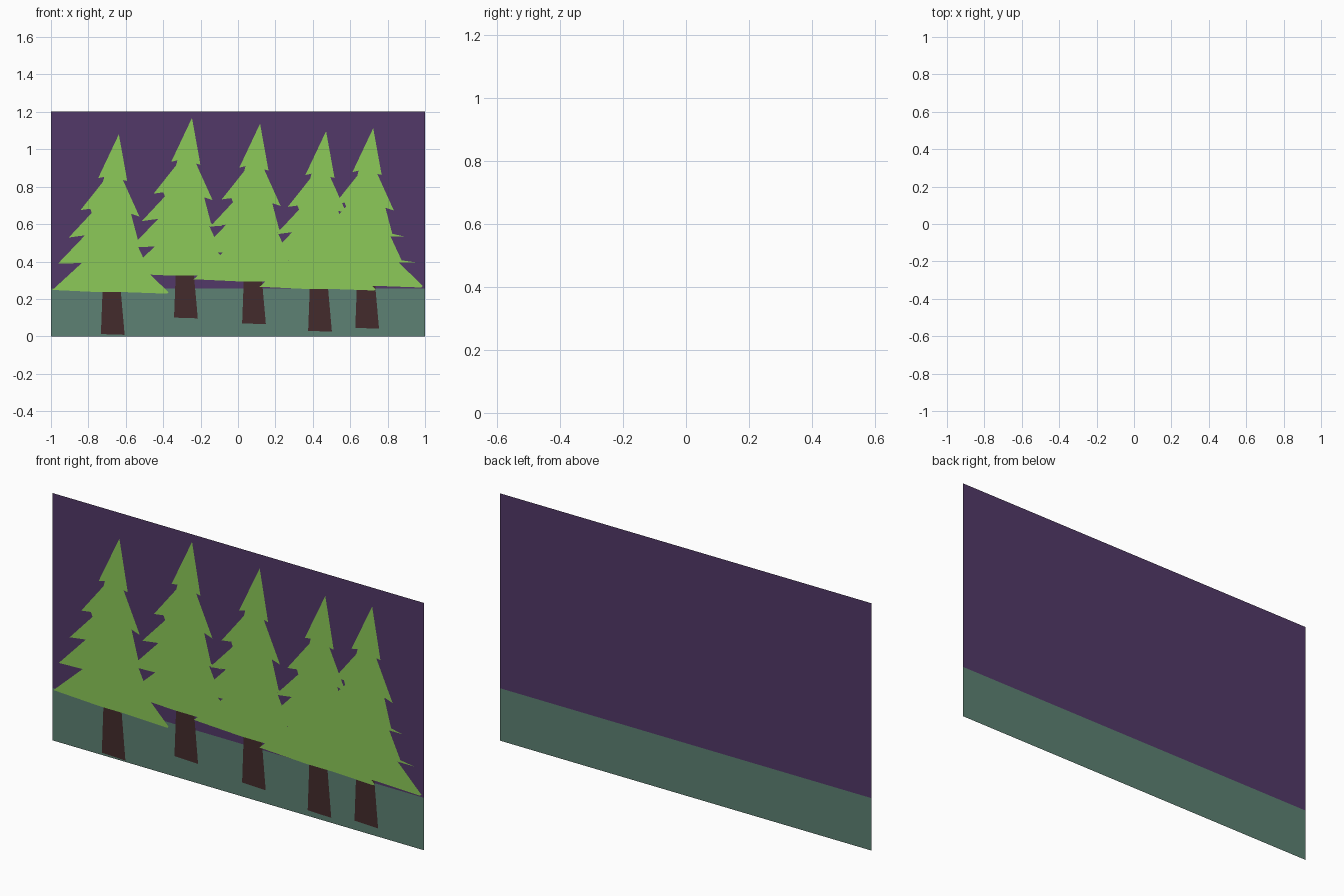
import bpy

if "Cube" in bpy.data.objects:
    bpy.data.objects.remove(bpy.data.objects["Cube"])

def srgb(r, g, b):
    lin = lambda c: c / 12.92 if c <= 0.04045 else ((c + 0.055) / 1.055) ** 2.4
    return tuple(lin(v / 255) for v in (r, g, b)) + (1,)

def material(name, rgb):
    m = bpy.data.materials.new(name)
    m.diffuse_color = srgb(*rgb)
    m.use_nodes = True
    m.node_tree.nodes["Principled BSDF"].inputs["Base Color"].default_value = m.diffuse_color
    return m

purple = material("night_purple", (82, 57, 104))
teal = material("ground_teal", (93, 129, 115))
green = material("leaf_green", (140, 202, 88))
brown = material("bark_brown", (67, 43, 44))

def flat_shape(name, points, y, mat):
    """One flat cut-out in the xz plane, facing the front (-y)."""
    area = sum(a[0] * b[1] - b[0] * a[1]
               for a, b in zip(points, points[1:] + points[:1]))
    if area < 0:
        points = points[::-1]
    me = bpy.data.meshes.new(name)
    me.from_pydata([(x, y, z) for x, z in points], [], [list(range(len(points)))])
    me.materials.append(mat)
    ob = bpy.data.objects.new(name, me)
    bpy.context.collection.objects.link(ob)
    return ob

# Backdrop: sky above, ground strip below
HORIZON = 0.255
flat_shape("sky", [(-1, HORIZON), (1, HORIZON), (1, 1.203), (-1, 1.203)], 0.002, purple)
flat_shape("ground", [(-1, 0), (1, 0), (1, HORIZON), (-1, HORIZON)], 0.002, teal)

# Leaning fir outline: tip, left tiers, base, right tiers
crown = [(-0.637, 1.08), (-0.748, 0.845), (-0.715, 0.853), (-0.722, 0.826),
         (-0.842, 0.675), (-0.79, 0.682), (-0.782, 0.66),
         (-0.905, 0.528), (-0.818, 0.54),
         (-0.963, 0.388), (-0.835, 0.392),
         (-0.992, 0.248), (-0.74, 0.236), (-0.60, 0.236), (-0.38, 0.228),
         (-0.372, 0.235), (-0.50, 0.362),
         (-0.408, 0.362), (-0.485, 0.373), (-0.545, 0.502),
         (-0.475, 0.502), (-0.535, 0.515), (-0.572, 0.655),
         (-0.527, 0.64), (-0.615, 0.835), (-0.592, 0.83)]
trunk = [(-0.733, 0.012), (-0.606, 0.008), (-0.632, 0.30), (-0.722, 0.30)]

# Five trees, each the same cut-out shifted
shifts = [(0, 0), (0.391, 0.088), (0.755, 0.057), (1.108, 0.017), (1.36, 0.033)]
for i, (dx, dz) in enumerate(shifts, 1):
    move = lambda pts: [(min(x + dx, 1.0), z + dz) for x, z in pts]
    flat_shape(f"trunk_{i}", move(trunk), 0.0, brown)
    flat_shape(f"crown_{i}", move(crown), -0.002 + 0.0001 * i, green)
